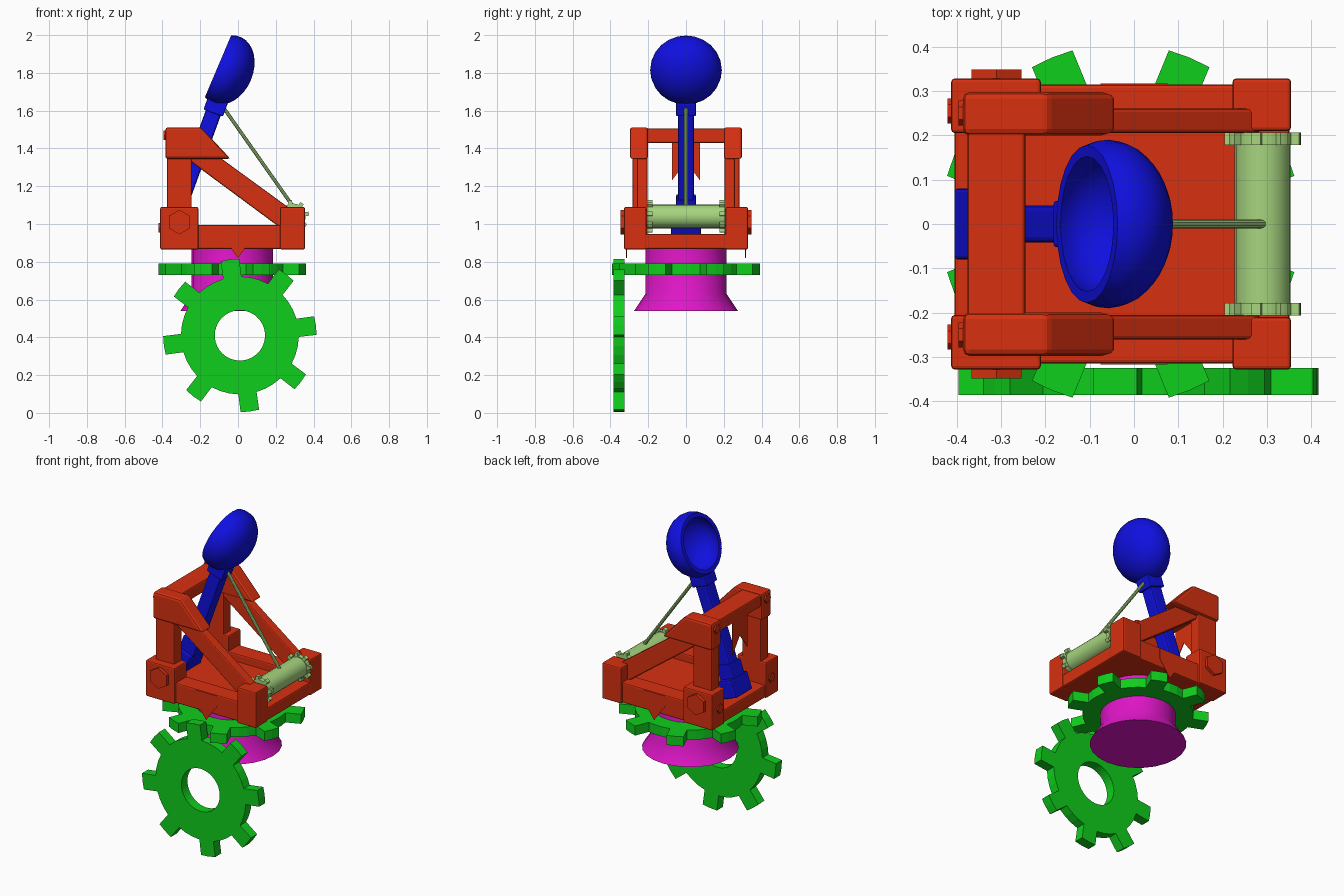
import bpy, bmesh, math
from mathutils import Matrix, Vector

if "Cube" in bpy.data.objects:
    bpy.data.objects.remove(bpy.data.objects["Cube"])


def material(name, col):
    m = bpy.data.materials.new(name)
    m.diffuse_color = (*col, 1)
    m.use_nodes = True
    m.node_tree.nodes["Principled BSDF"].inputs["Base Color"].default_value = m.diffuse_color
    return m


RED = material("red", (0.68, 0.03, 0.005))
BLUE = material("blue", (0.005, 0.005, 0.75))
GREEN = material("green", (0.005, 0.62, 0.012))
PINK = material("magenta", (0.75, 0.008, 0.58))
PALE = material("pale_green", (0.38, 0.66, 0.21))


def finish(name, bm, mat, bevel=0, smooth=False, matrix=None):
    if matrix:
        bm.transform(matrix)
    bmesh.ops.recalc_face_normals(bm, faces=bm.faces)
    me = bpy.data.meshes.new(name)
    bm.to_mesh(me)
    bm.free()
    ob = bpy.data.objects.new(name, me)
    bpy.context.collection.objects.link(ob)
    me.materials.append(mat)
    if bevel:
        b = ob.modifiers.new("bevel", 'BEVEL')
        b.width, b.segments, b.limit_method = bevel, 2, 'ANGLE'
    if smooth:
        bpy.context.view_layer.objects.active = ob
        ob.select_set(True)
        bpy.ops.object.shade_smooth_by_angle(angle=math.radians(35))
        ob.select_set(False)
    return ob


def prism(name, pts, y0, y1, mat, bevel=0.008, matrix=None):
    """Extrude an XZ outline from y0 to y1."""
    bm = bmesh.new()
    f = bm.faces.new([bm.verts.new((x, y0, z)) for x, z in pts])
    r = bmesh.ops.extrude_face_region(bm, geom=[f])
    vs = [v for v in r["geom"] if isinstance(v, bmesh.types.BMVert)]
    bmesh.ops.translate(bm, verts=vs, vec=(0, y1 - y0, 0))
    return finish(name, bm, mat, bevel, matrix=matrix)


def box(name, x0, x1, y0, y1, z0, z1, mat, bevel=0.008, matrix=None):
    return prism(name, [(x0, z0), (x1, z0), (x1, z1), (x0, z1)], y0, y1, mat, bevel, matrix)


def lathe(name, prof, n, mat, matrix=None):
    """Revolve an (r, z) profile around z."""
    bm = bmesh.new()
    vs = [bm.verts.new((r, 0, z)) for r, z in prof]
    es = [bm.edges.new(p) for p in zip(vs, vs[1:])]
    bmesh.ops.spin(bm, geom=vs + es, axis=(0, 0, 1), cent=(0, 0, 0), steps=n, angle=math.tau)
    bmesh.ops.remove_doubles(bm, verts=bm.verts, dist=1e-5)
    return finish(name, bm, mat, smooth=n > 8, matrix=matrix)


def gear(name, root, tip, hole, h, phase, mat, matrix, teeth=8):
    bm = bmesh.new()
    rings = []
    steps = [(-9, root), (-7, tip), (0, tip), (7, tip), (9, root), (18, root), (27, root)]
    for k in range(teeth):
        for a, r in steps:
            t = math.radians(phase + k * 360 / teeth + a * 8 / teeth)
            c, s = math.cos(t), math.sin(t)
            rings.append([bm.verts.new((q * c, q * s, z))
                          for q, z in ((hole, 0), (r, 0), (r, h), (hole, h))])
    for a, b in zip(rings, rings[1:] + rings[:1]):
        for i in range(4):
            j = (i + 1) % 4
            bm.faces.new((a[i], a[j], b[j], b[i]))
    return finish(name, bm, mat, matrix=matrix)


def T(*v):
    return Matrix.Translation(v)


def along(direction, origin):
    return T(*origin) @ Vector(direction).to_track_quat('Z', 'Y').to_matrix().to_4x4()


FRONT = Matrix.Rotation(math.pi / 2, 4, 'X')   # local z -> -y

# Gears and turntable
gear("drive_gear", 0.312, 0.406, 0.133, 0.06, 7.5, GREEN, T(0.01, -0.325, 0.41) @ FRONT)
gear("turntable_gear", 0.315, 0.406, 0.2, 0.06, 22.5, GREEN, T(-0.03, 0, 0.73))
lathe("turntable_pedestal", [(0, 0.54), (0.275, 0.54), (0.215, 0.63), (0.215, 0.88), (0, 0.88)],
      24, PINK, T(-0.03, 0, 0))

# Base floor
box("base_floor", -0.405, 0.35, -0.25, 0.25, 0.868, 0.947, RED)

for side, s in (("front", -1), ("back", 1)):
    # Side beams and corner blocks
    box(side + "_side_beam", -0.25, 0.26, s * 0.205, s * 0.314, 0.868, 0.995, RED)
    box(side + "_left_block", -0.412, -0.21, s * 0.205, s * 0.328, 0.865, 1.09, RED)
    box(side + "_right_block", 0.222, 0.354, s * 0.21, s * 0.328, 0.865, 1.09, RED)
    # Uprights, capped tops and slanted braces
    box(side + "_post", -0.375, -0.245, s * 0.205, s * 0.282, 1.05, 1.38, RED)
    prism(side + "_post_cap", [(-0.385, 1.345), (-0.04, 1.345), (-0.195, 1.512), (-0.385, 1.512)],
          s * 0.2, s * 0.297, RED, 0.014)
    prism(side + "_brace", [(-0.25, 1.33), (0.21, 0.99), (0.285, 0.99), (0.285, 1.075), (-0.12, 1.37), (-0.25, 1.37)],
          s * 0.205, s * 0.26, RED)
    # Hexagonal bolts on the sides and the left end
    hexa = [(0, 0), (0.065, 0), (0.065, 0.025), (0, 0.025)]
    lathe(side + "_axle_bolt", hexa, 6, RED, T(-0.31, s * 0.323, 1.01) @
          Matrix.Rotation(-s * math.pi / 2, 4, 'X') @ Matrix.Rotation(math.pi / 6, 4, 'Z'))
    small = [(0, 0), (0.028, 0), (0.028, 0.012), (0, 0.012)]
    lathe(side + "_block_bolt", small, 6, RED, along((-1, 0, 0), (-0.408, s * 0.255, 0.98)))
    lathe(side + "_cap_bolt", small, 6, RED, along((-1, 0, 0), (-0.383, s * 0.25, 1.47)))
    # Pointed pennant on the side beam
    prism(side + "_pennant", [(-0.075, 0.99), (-0.075, 0.925), (0, 0.82), (0.075, 0.925), (0.075, 0.99)],
          s * 0.313, s * 0.317, RED, 0)
    # Toothed winch rim
    gear(side + "_winch_rim", 0.068, 0.086, 0.03, 0.028, 10, PALE,
         T(0.29, s * 0.192 + 0.014, 1.04) @ FRONT)

# Top crossbar with swallow-tailed banner
box("top_crossbar", -0.375, -0.245, -0.22, 0.22, 1.43, 1.505, RED)
bm = bmesh.new()
outline = [(-0.075, 1.44), (-0.075, 1.23), (0, 1.33), (0.075, 1.23), (0.075, 1.44)]
f = bm.faces.new([bm.verts.new((-0.374, y, z)) for y, z in outline])
r = bmesh.ops.extrude_face_region(bm, geom=[f])
bmesh.ops.translate(bm, verts=[v for v in r["geom"] if isinstance(v, bmesh.types.BMVert)], vec=(0.004, 0, 0))
finish("banner", bm, RED)

# Winch drum
lathe("winch_drum", [(0, -0.19), (0.063, -0.19), (0.063, 0.19), (0, 0.19)], 20, PALE,
      T(0.29, 0, 1.04) @ FRONT)

# Rope from arm collar to drum
a, b = Vector((-0.09, 0, 1.635)), Vector((0.29, 0, 1.095))
L = (b - a).length
lathe("rope", [(0, 0), (0.01, 0), (0.01, L), (0, L)], 10, PALE, along(b - a, a))

# Throwing arm, built upright at its pivot then tilted
tilt = T(-0.345, 0, 1.0) @ Matrix.Rotation(math.radians(20), 4, 'Y')
box("arm_foot", -0.05, 0.05, -0.08, 0.08, -0.045, 0.065, BLUE, 0.008, tilt)
box("arm_lower_collar", -0.052, 0.052, -0.052, 0.052, 0.06, 0.15, BLUE, 0.006, tilt)
box("arm_shaft", -0.042, 0.042, -0.042, 0.042, 0.1, 0.66, BLUE, 0.012, tilt)
box("arm_upper_collar", -0.055, 0.055, -0.052, 0.052, 0.625, 0.7, BLUE, 0.006, tilt)

# Bowl: hollow flattened ellipsoid opening to the upper left
prof = []
R, D = 0.19, 0.139
start = math.asin(-0.05 / D)
for i in range(11):
    t = start + (math.pi / 2 - start) * i / 10
    prof.append((R * math.cos(t) if i < 10 else 0, D * math.sin(t)))
inner = [(r * 0.86, -0.05 + (z + 0.05) * 0.86) for r, z in reversed(prof)]
ang = math.radians(23)
lathe("bowl", prof[::-1] + inner[::-1], 24, BLUE,
      along((math.cos(ang), 0, -math.sin(ang)), (-0.06, 0, 1.815)))
